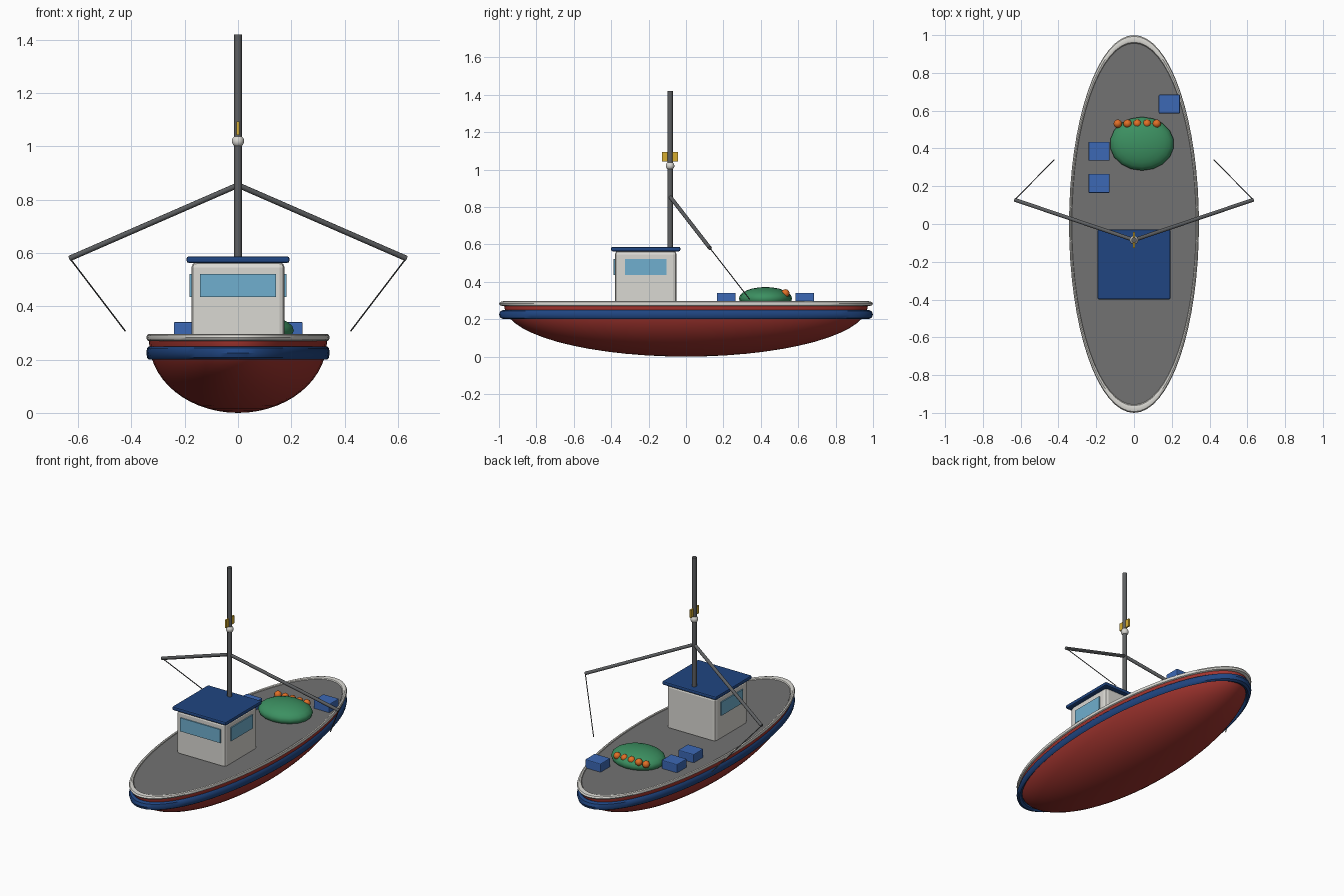
import bpy, bmesh, math
from mathutils import Vector

if "Cube" in bpy.data.objects:
    bpy.data.objects.remove(bpy.data.objects["Cube"])


def mat(name, r, g, b):
    m = bpy.data.materials.new(name)
    m.diffuse_color = (r, g, b, 1)
    m.use_nodes = True
    m.node_tree.nodes["Principled BSDF"].inputs["Base Color"].default_value = m.diffuse_color
    return m


RED = mat("hull red", 0.36, 0.035, 0.028)
BLUE = mat("navy blue", 0.014, 0.06, 0.22)
CRATE = mat("crate blue", 0.045, 0.14, 0.46)
DECK = mat("deck grey", 0.17, 0.17, 0.17)
STEEL = mat("dark steel", 0.11, 0.115, 0.12)
WHITE = mat("off white", 0.70, 0.69, 0.65)
GLASS = mat("window blue", 0.16, 0.43, 0.62)
GREEN = mat("net green", 0.045, 0.28, 0.12)
ORANGE = mat("float orange", 0.75, 0.16, 0.02)
YELLOW = mat("sign yellow", 0.68, 0.42, 0.03)


def finish(name, material, scale=(1, 1, 1), smooth=True):
    ob = bpy.context.object
    ob.name = name
    ob.scale = scale
    bpy.ops.object.transform_apply(location=False, rotation=False, scale=True)
    ob.data.materials.append(material)
    if smooth:
        bpy.ops.object.shade_smooth_by_angle(angle=math.radians(40))
    return ob


def box(name, material, lo, hi, bevel=0):
    lo, hi = Vector(lo), Vector(hi)
    bpy.ops.mesh.primitive_cube_add(size=1, location=(lo + hi) / 2)
    ob = finish(name, material, hi - lo, smooth=False)
    if bevel:
        mod = ob.modifiers.new("bevel", 'BEVEL')
        mod.width = bevel
        mod.segments = 2
    return ob


def rod(name, material, a, b, radius, sides=12):
    a, b = Vector(a), Vector(b)
    bpy.ops.mesh.primitive_cylinder_add(vertices=sides, radius=radius,
                                        depth=(b - a).length, location=(a + b) / 2)
    ob = finish(name, material)
    ob.rotation_euler = (b - a).to_track_quat('Z', 'Y').to_euler()
    return ob


def ball(name, material, loc, radii, seg=16, rings=10):
    bpy.ops.mesh.primitive_uv_sphere_add(segments=seg, ring_count=rings, radius=1, location=loc)
    return finish(name, material, radii)


def oval_ring(name, material, z, minor, height):
    bpy.ops.mesh.primitive_torus_add(major_radius=0.997 - minor, minor_radius=minor,
                                     major_segments=64, minor_segments=8, location=(0, 0, z))
    return finish(name, material, (0.345, 1.003, height / minor))


# Hull: lower half of an ellipsoid with a short upright lip
def build_hull():
    n, bm, rings = 64, bmesh.new(), []
    steps = [math.radians(90 * i / 14) for i in range(1, 15)]
    profile = [(math.sin(t), 0.27 - 0.27 * math.cos(t)) for t in steps] + [(1.0, 0.284)]
    for r, z in profile:
        rings.append([bm.verts.new((0.334 * r * math.cos(2 * math.pi * k / n),
                                    0.972 * r * math.sin(2 * math.pi * k / n), z))
                      for k in range(n)])
    keel = bm.verts.new((0, 0, 0))
    for k in range(n):
        bm.faces.new((keel, rings[0][k], rings[0][k - 1]))
        for a, b in zip(rings, rings[1:]):
            bm.faces.new((a[k - 1], a[k], b[k], b[k - 1]))
    bm.faces.new(rings[-1])
    bmesh.ops.recalc_face_normals(bm, faces=bm.faces)
    me = bpy.data.meshes.new("hull")
    bm.to_mesh(me)
    bm.free()
    ob = bpy.data.objects.new("hull", me)
    bpy.context.collection.objects.link(ob)
    bpy.ops.object.select_all(action='DESELECT')
    ob.select_set(True)
    bpy.context.view_layer.objects.active = ob
    finish("hull", RED)


build_hull()

# Deck, gunwale and rubbing band
bpy.ops.mesh.primitive_cylinder_add(vertices=64, radius=1, depth=0.01, location=(0, 0, 0.282))
finish("deck", DECK, (0.329, 0.957, 1))
oval_ring("gunwale", WHITE, 0.283, 0.022, 0.013)
oval_ring("rubbing_band", BLUE, 0.225, 0.025, 0.025)

# Wheelhouse with roof and windows
box("wheelhouse", WHITE, (-0.175, -0.38, 0.27), (0.175, -0.05, 0.566), bevel=0.02)
box("wheelhouse_roof", BLUE, (-0.193, -0.40, 0.563), (0.193, -0.03, 0.587), bevel=0.008)
box("front_window", GLASS, (-0.143, -0.387, 0.435), (0.143, -0.379, 0.522))
for s, side in ((-1, "left"), (1, "right")):
    xs = sorted((s * 0.174, s * 0.182))
    box(side + "_window", GLASS, (xs[0], -0.325, 0.435), (xs[1], -0.105, 0.522))

# Mast, lamp and signal plate
MY = -0.085
rod("mast", STEEL, (0, MY, 0.56), (0, MY, 1.42), 0.0145)
ball("mast_lamp", WHITE, (0, MY, 1.02), (0.023,) * 3)
box("signal_plate", YELLOW, (-0.005, MY - 0.042, 1.043), (0.005, MY + 0.042, 1.093))

# Outrigger booms and trailing lines
for s, side in ((-1, "left"), (1, "right")):
    tip = (s * 0.631, 0.128, 0.58)
    rod(side + "_boom", STEEL, (0, MY, 0.855), tip, 0.0105, 10)
    rod(side + "_line", STEEL, tip, (s * 0.423, 0.34, 0.307), 0.003, 6)

# Net pile with floats
ball("net_pile", GREEN, (0.042, 0.425, 0.31), (0.17, 0.142, 0.062), 18, 12)
for i in range(5):
    ball("net_float", ORANGE, (-0.086 + 0.0515 * i, 0.531, 0.338), (0.0225,) * 3, 12, 8)

# Fish crates
for x, y in ((0.187, 0.635), (-0.185, 0.385), (-0.185, 0.215)):
    box("fish_crate", CRATE, (x - 0.056, y - 0.05, 0.28), (x + 0.056, y + 0.05, 0.341), bevel=0.005)
